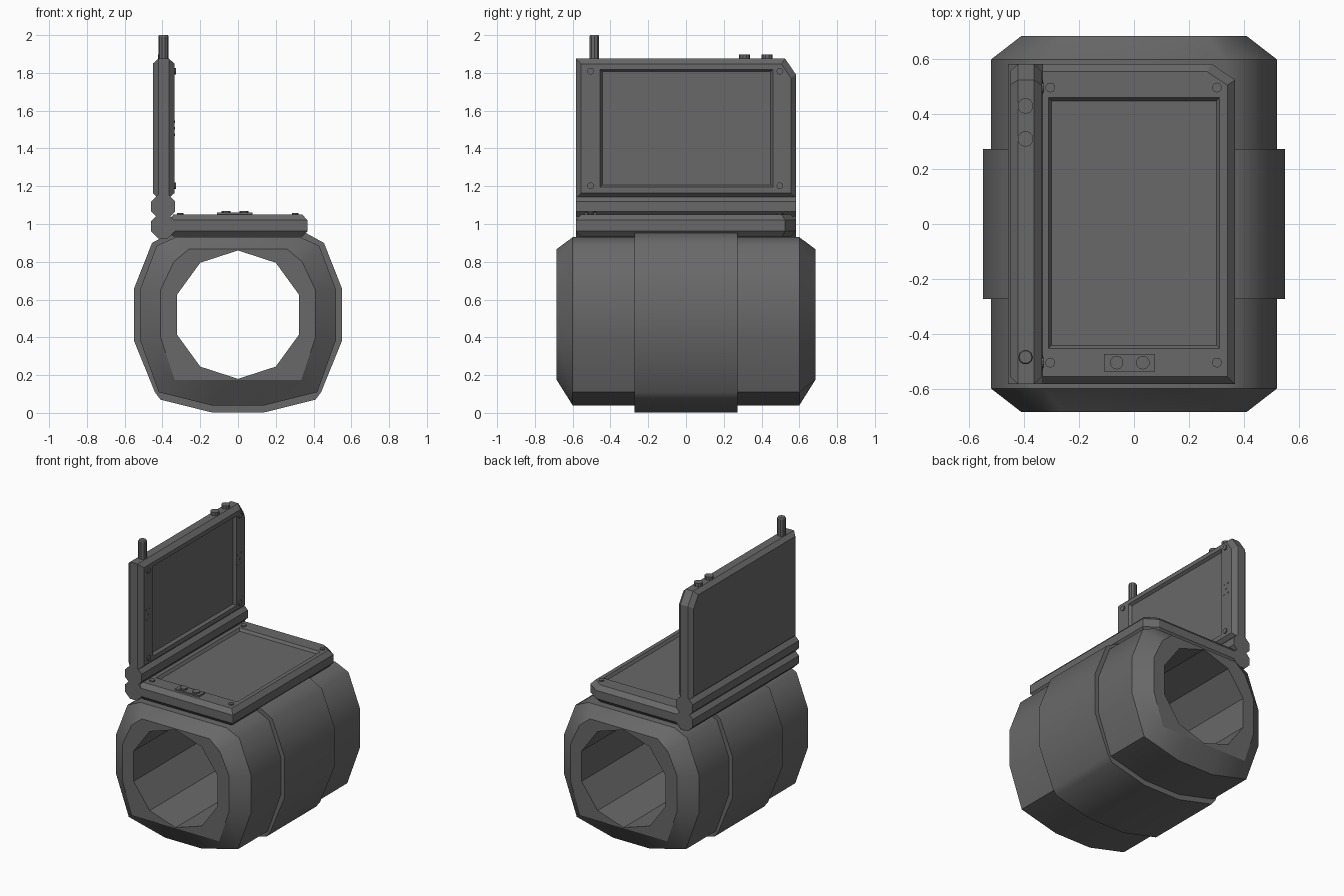
import bpy
import bmesh
from math import sin, cos, pi, radians

cube = bpy.data.objects.get("Cube")
if cube:
    bpy.data.objects.remove(cube, do_unlink=True)

GREY = (0.14, 0.14, 0.14, 1)
grey = bpy.data.materials.new("dark_grey")
grey.use_nodes = True
grey.diffuse_color = GREY
grey.node_tree.nodes["Principled BSDF"].inputs["Base Color"].default_value = GREY


def loft(name, rings, smooth=0):
    """Capped skin over matching rings; edges below the smooth angle are rounded."""
    bm = bmesh.new()
    loops = [[bm.verts.new(p) for p in ring] for ring in rings]
    n = len(loops[0])
    for a, b in zip(loops, loops[1:]):
        for i in range(n):
            j = (i + 1) % n
            face = bm.faces.new((a[i], a[j], b[j], b[i]))
            face.smooth = smooth > 0
    bm.faces.new(loops[0])
    bm.faces.new(loops[-1])
    bmesh.ops.recalc_face_normals(bm, faces=bm.faces)
    ring_of = {v: k for k, loop in enumerate(loops) for v in loop}
    for e in bm.edges:
        along = ring_of[e.verts[0]] != ring_of[e.verts[1]]
        e.smooth = along and e.calc_face_angle(0) < radians(smooth)
    mesh = bpy.data.meshes.new(name)
    bm.to_mesh(mesh)
    bm.free()
    mesh.materials.append(grey)
    obj = bpy.data.objects.new(name, mesh)
    bpy.context.collection.objects.link(obj)
    return obj


def cut(obj, cutter):
    mod = obj.modifiers.new("cut", 'BOOLEAN')
    mod.operation = 'DIFFERENCE'
    mod.solver = 'EXACT'
    mod.object = cutter
    bpy.context.view_layer.objects.active = obj
    bpy.ops.object.modifier_apply(modifier=mod.name)
    bpy.data.objects.remove(cutter, do_unlink=True)


def mirrored(half, y):
    """Right half of a section, top to bottom, closed across x = 0."""
    pts = half + [(-x, z) for x, z in reversed(half)]
    return [(x, y, z) for x, z in pts]


def circle(u, v, r, n, turn=0.0):
    return [(u + r * cos(turn + 2 * pi * i / n), v + r * sin(turn + 2 * pi * i / n))
            for i in range(n)]


def bore(r):
    ring = circle(0, 0.52, r, 10, pi / 2)
    return loft("bore", [[(x, y, z) for x, z in ring] for y in (-1, 1)])


# Wrist sleeve with chamfered ends
main = [(0.33, 0.93), (0.43, 0.885), (0.52, 0.65), (0.52, 0.39), (0.42, 0.11), (0.14, 0.04)]
end = [(0.26, 0.867), (0.34, 0.80), (0.41, 0.65), (0.41, 0.40), (0.335, 0.175), (0.11, 0.175)]
sleeve = loft("wrist_sleeve", [mirrored(end, -0.685), mirrored(main, -0.6),
                               mirrored(main, 0.6), mirrored(end, 0.685)], 45)
cut(sleeve, bore(0.34))

# Raised middle band
band_half = [(0.355, 0.955), (0.455, 0.9), (0.55, 0.66), (0.55, 0.38),
             (0.44, 0.11), (0.41, 0.07), (0.14, 0.003)]
band = loft("middle_band", [mirrored(band_half, y) for y in (-0.273, 0.273)], 45)
cut(band, bore(0.36))


# Local panel space: u away from the hinge, v along it, w out of the screen
def on_base(u, v, w):
    return (u, v, 0.935 + w)


def on_lid(u, v, w):
    return (-0.45 + w, v, 1.507 + u)


def outline(d):
    return [(-0.37 + d, -0.583 + d), (0.368 - d, -0.583 + d),
            (0.368 - d, 0.525 - d * 0.7), (0.283 - d * 0.6, 0.583 - d),
            (-0.37 + d, 0.583 - d)]


def rect(u, v, hu, hv):
    return [(u - hu, v - hv), (u + hu, v - hv), (u + hu, v + hv), (u - hu, v + hv)]


def stack(name, place, layers):
    return loft(name, [[place(u, v, w) for u, v in ring] for ring, w in layers])


def disc(name, place, u, v, w, height, r, n=10):
    ring = circle(u, v, r, n, pi / n)
    return stack(name, place, [(ring, w - 0.01), (ring, w + height)])


THICK = 0.115
for side, place in (("base", on_base), ("lid", on_lid)):
    # Bevelled panel with a sunken screen
    panel = stack(side + "_panel", place, [
        (outline(0.025), 0), (outline(0), 0.028),
        (outline(0), THICK - 0.03), (outline(0.028), THICK)])
    cut(panel, stack("screen_cutter", place, [
        (rect(0, 0.003, 0.3, 0.445), THICK - 0.018),
        (rect(0, 0.003, 0.312, 0.457), THICK),
        (rect(0, 0.003, 0.312, 0.457), THICK + 0.05)]))
    # Corner screws
    for u in (-0.305, 0.302):
        for v in (-0.505, 0.497):
            disc(side + "_screw", place, u, v, THICK, 0.008, 0.018)

# Speaker dots beside the upper screen
for v in (-0.505, 0.5):
    for du, dv in ((0, 0), (0.035, 0.02), (0.035, -0.02), (-0.035, 0.02), (-0.035, -0.02)):
        disc("speaker_dot", on_lid, du, v + dv, THICK, 0.002, 0.007, 6)

# Button plate on the base
plate = rect(-0.017, -0.505, 0.093, 0.032)
stack("button_plate", on_base, [(plate, THICK - 0.01), (plate, THICK + 0.01)])
for u in (-0.063, 0.032):
    disc("base_button", on_base, u, -0.505, THICK + 0.01, 0.01, 0.025)

# Twin octagonal hinge barrels
for name, z in (("lower_hinge", 0.988), ("upper_hinge", 1.092)):
    ring = circle(-0.396, z, 0.069, 8, pi / 8)
    loft(name, [[(x, y, zz) for x, zz in ring] for y in (-0.583, 0.583)])


# Antenna and buttons on the lid's top edge
def on_lid_edge(u, v, w):
    return (u, v, 1.875 + w)


for v in (0.31, 0.43):
    disc("edge_button", on_lid_edge, -0.395, v, 0, 0.022, 0.029)
antenna = [(circle(-0.395, -0.485, r, 10), w)
           for r, w in ((0.027, -0.02), (0.027, 0.118), (0.023, 0.125))]
stack("antenna", on_lid_edge, antenna)
